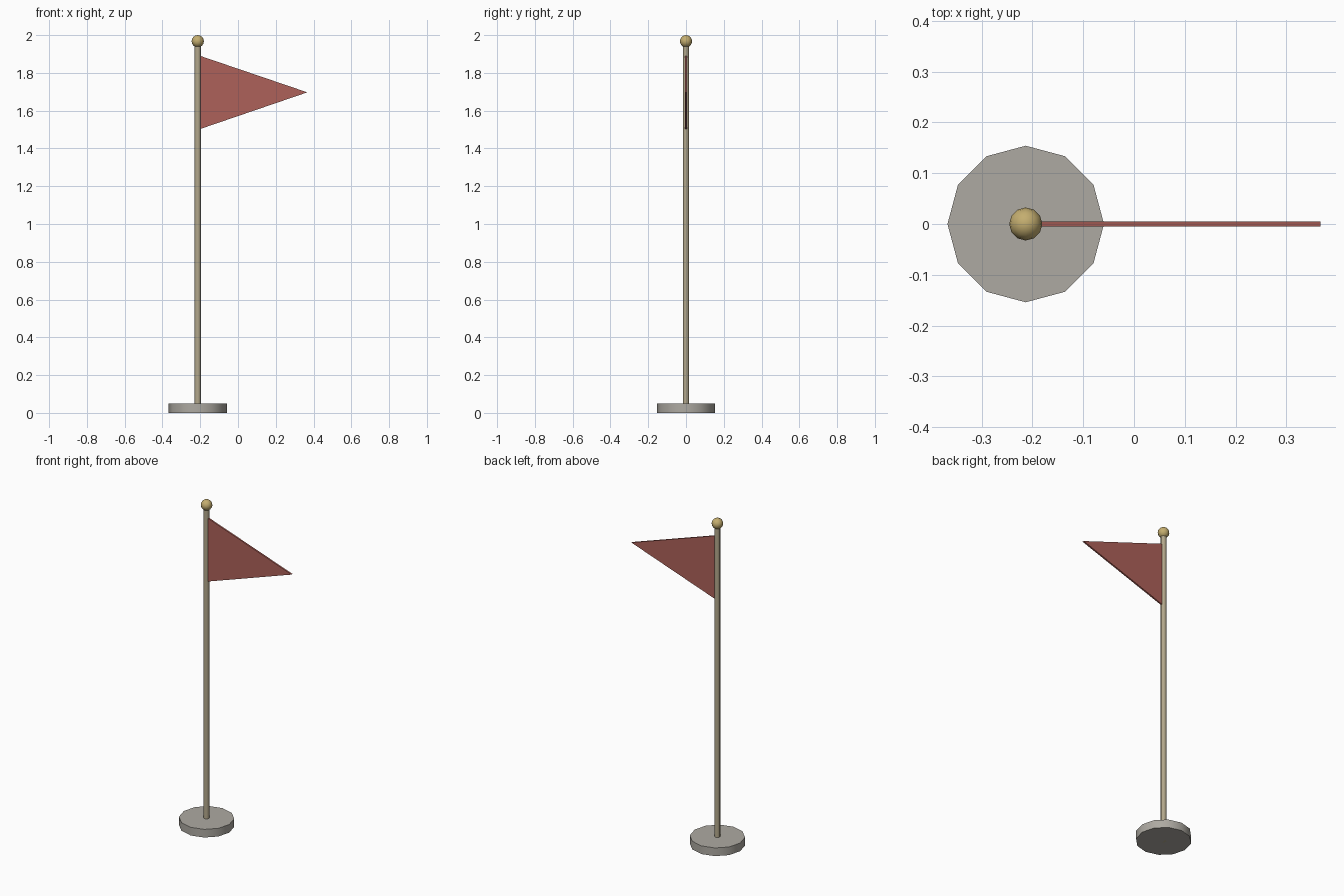
import bpy, bmesh
from math import radians

if "Cube" in bpy.data.objects:
    bpy.data.objects.remove(bpy.data.objects["Cube"])

POLE_X = -0.213


def paint(obj, color):
    mat = bpy.data.materials.new(obj.name + "_colour")
    mat.diffuse_color = (*color, 1)
    mat.use_nodes = True
    mat.node_tree.nodes["Principled BSDF"].inputs["Base Color"].default_value = mat.diffuse_color
    obj.data.materials.append(mat)


def cylinder(name, sides, radius, z0, z1):
    bpy.ops.mesh.primitive_cylinder_add(vertices=sides, radius=radius, depth=z1 - z0,
                                        location=(POLE_X, 0, (z0 + z1) / 2))
    obj = bpy.context.object
    obj.name = name
    bpy.ops.object.shade_smooth_by_angle(angle=radians(50))
    return obj


# Round foot
base = cylinder("base", 12, 0.154, 0, 0.05)
paint(base, (0.42, 0.40, 0.36))

# Slim upright
pole = cylinder("pole", 8, 0.0165, 0, 1.95)
paint(pole, (0.45, 0.39, 0.26))

# Ball on top of the pole
bpy.ops.mesh.primitive_uv_sphere_add(segments=12, ring_count=8, radius=0.0325,
                                     location=(POLE_X, 0, 1.9675))
finial = bpy.context.object
finial.name = "finial"
bpy.ops.object.shade_smooth_by_angle(angle=radians(50))
paint(finial, (0.55, 0.42, 0.16))

# Thin triangular pennant, extruded from its outline
bm = bmesh.new()
outline = [(-0.2, 1.503), (0.367, 1.697), (-0.2, 1.89)]
face = bm.faces.new([bm.verts.new((x, -0.005, z)) for x, z in outline])
extruded = bmesh.ops.extrude_face_region(bm, geom=[face])["geom"]
bmesh.ops.translate(bm, vec=(0, 0.01, 0),
                    verts=[v for v in extruded if isinstance(v, bmesh.types.BMVert)])
bmesh.ops.recalc_face_normals(bm, faces=bm.faces)
mesh = bpy.data.meshes.new("pennant")
bm.to_mesh(mesh)
bm.free()
pennant = bpy.data.objects.new("pennant", mesh)
bpy.context.collection.objects.link(pennant)
paint(pennant, (0.42, 0.12, 0.10))
